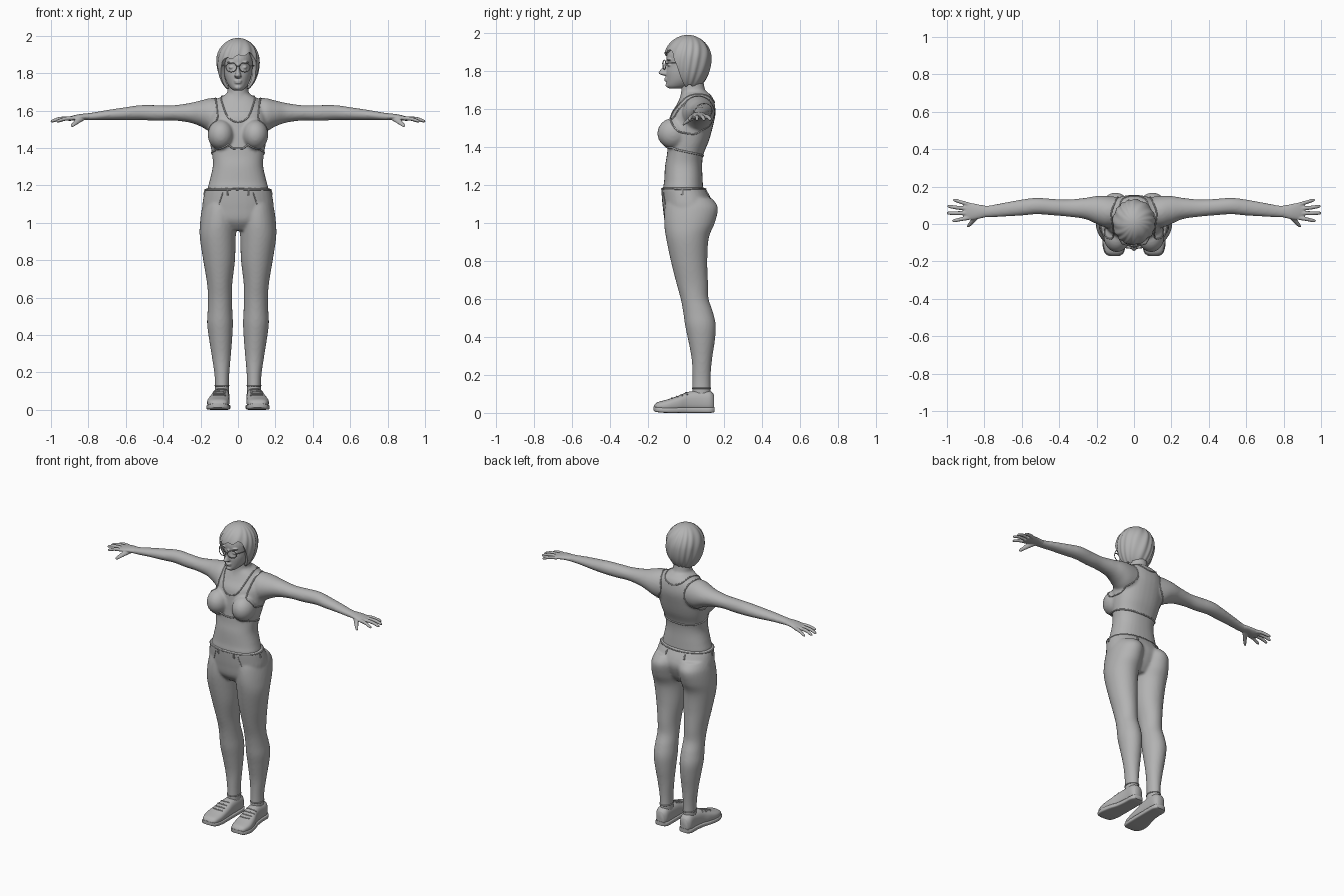
import bpy, bmesh, math
from mathutils import Vector, Matrix
from mathutils.bvhtree import BVHTree

if "Cube" in bpy.data.objects:
    bpy.data.objects.remove(bpy.data.objects["Cube"])

grey = bpy.data.materials.new("neutral_grey")
grey.use_nodes = True
grey.diffuse_color = (.45, .45, .45, 1)
grey.node_tree.nodes["Principled BSDF"].inputs["Base Color"].default_value = (.45, .45, .45, 1)
SIDES = (("left", 1), ("right", -1))


def smooth(rows, steps=5, closed=False):
    """Resample rows of numbers along a smooth spline."""
    n, out = len(rows), []
    for i in range(n if closed else n - 1):
        near = [rows[(i + k) % n if closed else min(max(i + k, 0), n - 1)] for k in (-1, 0, 1, 2)]
        for s in range(steps):
            t = s / steps
            out.append(tuple(b + .5 * t * (c - a + t * (2 * a - 5 * b + 4 * c - d + t * (3 * (b - c) + d - a)))
                             for a, b, c, d in zip(*near)))
    return out if closed else out + [tuple(rows[-1])]


def loft(bm, rows, axis="z", side=1, power=2, n=32):
    """Rows are (position on axis, centre, half width, low edge, high edge)."""
    rings = []
    for t, u, ru, v0, v1 in smooth(rows):
        ring = []
        for k in range(n):
            c, s = math.cos(math.tau * k / n), math.sin(math.tau * k / n)
            a = u + ru * math.copysign(abs(c) ** (2 / power), c)
            b = (v0 + v1) / 2 + (v1 - v0) / 2 * math.copysign(abs(s) ** (2 / power), s)
            x, y, z = {"x": (t, a, b), "y": (a, t, b), "z": (a, b, t)}[axis]
            ring.append(bm.verts.new((x * side, y, z)))
        rings.append(ring)
    for low, high in zip(rings, rings[1:]):
        for k in range(n):
            bm.faces.new((low[k], low[k - 1], high[k - 1], high[k]))
    bm.faces.new(rings[0])
    bm.faces.new(rings[-1])


def ball(bm, centre, size):
    bmesh.ops.create_uvsphere(bm, u_segments=24, v_segments=16, radius=1,
                              matrix=Matrix.Translation(centre) @ Matrix.Diagonal((*size, 1)))


def bake(ob):
    """Turn an object with its modifiers into a plain smooth mesh."""
    graph = bpy.context.evaluated_depsgraph_get()
    mesh = bpy.data.meshes.new_from_object(ob.evaluated_get(graph))
    name = ob.name
    bpy.data.objects.remove(ob)
    mesh.materials.clear()
    mesh.materials.append(grey)
    mesh.shade_smooth()
    mesh.set_sharp_from_angle(angle=1.0)
    result = bpy.data.objects.new(name, mesh)
    bpy.context.collection.objects.link(result)
    return result


def finish(name, bm, voxel=0, blur=4):
    """Fuse the overlapping shapes of one part into a single skin."""
    bmesh.ops.recalc_face_normals(bm, faces=bm.faces)
    mesh = bpy.data.meshes.new(name)
    bm.to_mesh(mesh)
    bm.free()
    ob = bpy.data.objects.new(name, mesh)
    bpy.context.collection.objects.link(ob)
    if voxel:
        fuse = ob.modifiers.new("fuse", "REMESH")
        fuse.mode, fuse.voxel_size = "VOXEL", voxel
        relax = ob.modifiers.new("relax", "SMOOTH")
        relax.factor, relax.iterations = .5, blur
    return bake(ob)


def tube(name, points, radius, closed=False, onto=None):
    """A thin cord through points, optionally laid on a surface."""
    points = smooth(points, 8, closed)
    if onto:
        tree = BVHTree.FromPolygons([v.co for v in onto.data.vertices], [p.vertices for p in onto.data.polygons])
        points = [tree.find_nearest(Vector(p))[0] for p in points]
    curve = bpy.data.curves.new(name, "CURVE")
    curve.dimensions, curve.bevel_depth, curve.bevel_resolution = "3D", radius, 2
    curve.use_fill_caps = True
    spline = curve.splines.new("POLY")
    spline.points.add(len(points) - 1)
    for target, p in zip(spline.points, points):
        target.co = (*p, 1)
    spline.use_cyclic_u = closed
    ob = bpy.data.objects.new(name, curve)
    bpy.context.collection.objects.link(ob)
    return bake(ob)


# Upper body: torso, neck, bust and arms
bm = bmesh.new()
loft(bm, [(1.08, 0, .15, -.1, .09), (1.17, 0, .163, -.12, .09), (1.22, 0, .153, -.115, .088),
          (1.3, 0, .135, -.11, .085), (1.36, 0, .138, -.1, .092), (1.43, 0, .15, -.095, .12),
          (1.5, 0, .158, -.09, .14), (1.57, 0, .155, -.08, .155), (1.62, 0, .14, -.05, .152),
          (1.66, 0, .11, -.03, .14), (1.69, 0, .06, -.02, .11)], power=2.3)
loft(bm, [(1.58, 0, .08, -.06, .14), (1.65, 0, .072, -.035, .13), (1.7, 0, .057, -.025, .1),
          (1.78, 0, .055, -.03, .09)])
for name, side in SIDES:
    ball(bm, (.092 * side, -.068, 1.47), (.07, .083, .08))
    loft(bm, [(.06, .07, .07, 1.49, 1.66), (.14, .065, .085, 1.485, 1.667), (.2, .075, .075, 1.515, 1.654),
              (.26, .083, .057, 1.536, 1.64), (.35, .085, .046, 1.547, 1.628), (.43, .09, .044, 1.545, 1.629),
              (.52, .096, .044, 1.549, 1.629), (.6, .088, .043, 1.549, 1.618), (.7, .076, .037, 1.55, 1.603),
              (.78, .067, .032, 1.548, 1.589), (.83, .066, .033, 1.55, 1.582)], "x", side)
body = finish("upper_body", bm, .008, 6)

# Hands: palm, four fingers and thumb
for name, side in SIDES:
    bm = bmesh.new()
    loft(bm, [(.79, .067, .03, 1.549, 1.586), (.84, .066, .04, 1.55, 1.582), (.88, .068, .046, 1.546, 1.574),
              (.91, .07, .04, 1.545, 1.565)], "x", side)
    for start, end, tip in ((.034, .018, .972), (.058, .058, 1.002), (.082, .094, .998), (.103, .127, .968)):
        mid = (start + end) / 2
        loft(bm, [(.88, start, .012, 1.548, 1.57), (tip - .05, mid, .0105, 1.546, 1.567),
                  (tip - .01, end, .009, 1.536, 1.553), (tip, end, .003, 1.538, 1.547)], "x", side, n=12)
    loft(bm, [(.06, .825, .02, 1.55, 1.575), (.03, .85, .018, 1.535, 1.565), (.002, .873, .014, 1.52, 1.542),
              (-.013, .886, .01, 1.511, 1.528), (-.018, .89, .003, 1.514, 1.522)], "y", side, n=12)
    finish(name + "_hand", bm, .004, 3)

# Trousers: hips and both legs
bm = bmesh.new()
loft(bm, [(.96, 0, .1, -.07, .08), (1.01, 0, .17, -.11, .115), (1.08, 0, .19, -.122, .14),
          (1.13, 0, .186, -.127, .13), (1.185, 0, .174, -.13, .1)], power=2.2)
for name, side in SIDES:
    loft(bm, [(1.13, .09, .085, -.1, .135), (1.08, .098, .094, -.112, .168), (1., .105, .098, -.115, .152),
              (.92, .108, .096, -.105, .12), (.8, .101, .085, -.08, .112), (.68, .098, .068, -.05, .116),
              (.6, .096, .064, -.028, .119), (.53, .096, .066, -.015, .142), (.46, .096, .069, -.005, .157),
              (.38, .093, .062, .012, .152), (.28, .089, .05, .03, .137), (.18, .086, .039, .034, .129),
              (.08, .085, .037, .032, .13)], side=side)
trousers = finish("trousers", bm, .008, 5)

# Trim of the cropped top
circle = [(math.cos(k * math.tau / 16), math.sin(k * math.tau / 16)) for k in range(16)]
tube("under_band", [(.15 * c, .13 * s, 1.372 - .028 * s) for c, s in circle], .005, True, body)
neck = [(.085, .06, 1.68), (.078, -.04, 1.62), (.052, -.1, 1.565)]
nape = [(-.06, .14, 1.655), (0, .16, 1.635), (.06, .14, 1.655)]
tube("neckline_trim", neck + [(0, -.1, 1.54)] + [(-x, y, z) for x, y, z in reversed(neck)] + nape, .004, True, body)
armhole = [(.12, .06, 1.68), (.115, -.02, 1.62), (.125, -.08, 1.56), (.16, -.05, 1.49), (.165, .03, 1.465),
           (.15, .1, 1.48), (.1, .15, 1.53), (.085, .16, 1.58), (.098, .13, 1.64)]
for name, side in SIDES:
    tube(name + "_armhole_trim", [(x * side, y, z) for x, y, z in armhole], .004, True, body)

# Waistband, belt loops and pocket edges
tube("waistband_edge", [(.18 * c, -.015 + .12 * s, 1.178) for c, s in circle], .004, True, trousers)
for name, side in SIDES:
    for spot, x, y in (("front", .06, -.14), ("side", .18, -.02), ("back", .07, .13)):
        tube(f"{name}_{spot}_belt_loop", [(x * side, y, 1.182), (x * side, y, 1.145)], .005, False, trousers)
    tube(name + "_pocket_edge", [(.085 * side, -.13, 1.16), (.105 * side, -.12, 1.1)], .0025, False, trousers)
    tube(name + "_cuff", [(.086 * side + .036 * c, .081 + .048 * s, .13) for c, s in circle], .004, True, trousers)

# Shoes: upper, sole and laces
upper = [(-.168, .106, .025, .018, .04), (-.15, .106, .048, .01, .056), (-.1, .106, .059, .006, .07),
         (-.04, .1, .055, .006, .09), (.01, .092, .047, .006, .11), (.07, .088, .043, .006, .117),
         (.125, .088, .041, .006, .115), (.148, .088, .026, .01, .095)]
for name, side in SIDES:
    bm = bmesh.new()
    loft(bm, upper, "y", side, 2.6)
    shoe = finish(name + "_shoe", bm)
    bm = bmesh.new()
    loft(bm, [(y * 1.015, u, ru + .004, low - .006, .026 + low / 2) for y, u, ru, low, high in upper], "y", side, 5)
    finish(name + "_sole", bm)
    for k in range(4):
        y, z = -.075 + .024 * k, .078 + .01 * k
        tube(f"{name}_lace_{k + 1}", [((.1 + d) * side, y + abs(d) / 3, z - abs(d) / 2) for d in (-.03, 0, .03)],
             .004, False, shoe)

# Head: skull, nose, lips, eyes and brows
bm = bmesh.new()
loft(bm, [(1.706, 0, .02, -.09, -.03), (1.72, 0, .04, -.102, .02), (1.75, 0, .06, -.104, .06),
          (1.79, 0, .073, -.106, .09), (1.83, 0, .078, -.1, .1), (1.88, 0, .08, -.102, .1),
          (1.93, 0, .07, -.082, .09), (1.965, 0, .035, -.04, .05)])
loft(bm, [(1.85, 0, .008, -.107, -.08), (1.82, 0, .009, -.122, -.08), (1.795, 0, .015, -.142, -.08),
          (1.783, 0, .019, -.142, -.08), (1.774, 0, .012, -.12, -.08)])
ball(bm, (0, -.1, 1.759), (.022, .014, .006))
ball(bm, (0, -.1, 1.749), (.019, .014, .007))
ball(bm, (0, -.092, 1.724), (.02, .016, .014))
for name, side in SIDES:
    ball(bm, (.034 * side, -.084, 1.831), (.016, .014, .01))
    ball(bm, (.034 * side, -.088, 1.858), (.026, .012, .006))
finish("head", bm, .004, 3)

# Short hair: a cap with swept locks, open over the face
bm = bmesh.new()
around, down, mid = 120, 28, 1.862
grid = []
for k in range(around):
    a = math.tau * k / around
    front = min(max((-math.sin(a) - .2) / .55, 0), 1)
    front = front * front * (3 - 2 * front)
    hem = 1.722 + (.168 + .025 * math.cos(a)) * front + .006 * math.sin(11 * a)
    last = math.acos((hem - mid) / (.126 if hem > mid else .17))
    row = []
    for j in range(1, down + 1):
        phi = last * j / down
        lock = 1 + .025 * min(1, phi) * math.sin(15 * a + 4 * phi + 2 * math.sin(3 * a))
        r = math.sin(phi) * lock
        z = mid + math.cos(phi) * (.126 if phi < math.pi / 2 else .17)
        row.append(bm.verts.new((.114 * r * math.cos(a), .009 + .123 * r * math.sin(a), z)))
    grid.append(row)
crown = bm.verts.new((0, .009, mid + .126))
for k in range(around):
    one, two = grid[k - 1], grid[k]
    bm.faces.new((crown, one[0], two[0]))
    for j in range(down - 1):
        bm.faces.new((one[j], one[j + 1], two[j + 1], two[j]))
rim = [bm.verts.new((v.co.x * .8, v.co.y * .8, v.co.z + .004)) for v in (row[-1] for row in grid)]
for k in range(around):
    bm.faces.new((grid[k - 1][-1], rim[k - 1], rim[k], grid[k][-1]))
finish("hair", bm)

# Round glasses
for name, side in SIDES:
    tube(name + "_lens_rim", [((.036 + .028 * c) * side, -.114 + .008 * c, 1.831 + .024 * s) for c, s in circle],
         .0025, True)
    tube(name + "_temple_arm", [(.064 * side, -.106, 1.838), (.082 * side, -.07, 1.84), (.088 * side, 0, 1.835)], .0025)
tube("glasses_bridge", [(-.01, -.121, 1.835), (0, -.125, 1.839), (.01, -.121, 1.835)], .0025)
